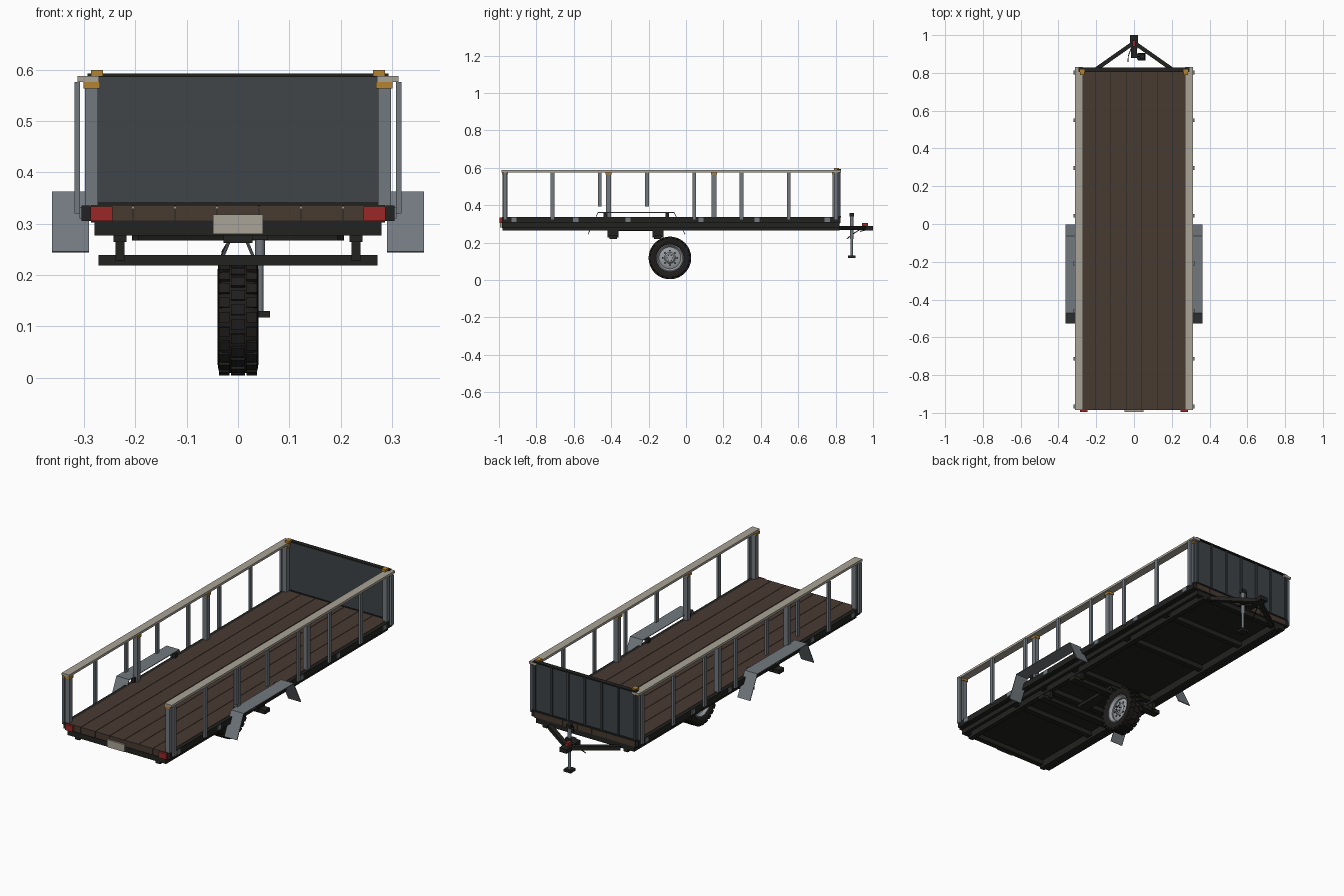
import bpy, bmesh
from math import pi, cos, sin
from mathutils import Vector, Matrix

if "Cube" in bpy.data.objects:
    bpy.data.objects.remove(bpy.data.objects["Cube"])


def material(name, r, g, b):
    m = bpy.data.materials.new(name)
    m.diffuse_color = (r, g, b, 1)
    m.use_nodes = True
    m.node_tree.nodes["Principled BSDF"].inputs["Base Color"].default_value = m.diffuse_color
    return m


BLACK = material("black_steel", .016, .016, .015)
WOOD = material("wood", .065, .043, .031)
GREY = material("grey_steel", .17, .19, .21)
DARK = material("panel_grey", .05, .058, .066)
BEIGE = material("rail_beige", .40, .37, .31)
ORANGE = material("orange", .45, .23, .03)
RED = material("red", .33, .02, .02)
RUBBER = material("rubber", .014, .013, .012)
RIM = material("rim", .32, .34, .36)


def finish(name, bm, mat, mirror=False, smooth=False):
    bmesh.ops.recalc_face_normals(bm, faces=bm.faces)
    me = bpy.data.meshes.new(name)
    bm.to_mesh(me)
    bm.free()
    me.materials.append(mat)
    ob = bpy.data.objects.new(name, me)
    bpy.context.collection.objects.link(ob)
    if mirror:
        ob.modifiers.new("mirror", 'MIRROR').use_mirror_merge = False
    if smooth:
        bpy.ops.object.select_all(action='DESELECT')
        ob.select_set(True)
        bpy.context.view_layer.objects.active = ob
        bpy.ops.object.shade_smooth_by_angle(angle=.6)
    return ob


def boxes(name, mat, items, mirror=False):
    """Each item is x0, x1, y0, y1, z0, z1."""
    bm = bmesh.new()
    for x0, x1, y0, y1, z0, z1 in items:
        m = Matrix.Translation(((x0 + x1) / 2, (y0 + y1) / 2, (z0 + z1) / 2))
        bmesh.ops.create_cube(bm, size=1, matrix=m @ Matrix.Diagonal((x1 - x0, y1 - y0, z1 - z0, 1)))
    return finish(name, bm, mat, mirror)


def rods(name, mat, pairs, r, sides=12, mirror=False):
    """Straight rods between pairs of points."""
    bm = bmesh.new()
    for a, b in pairs:
        a, b = Vector(a), Vector(b)
        d = b - a
        m = Matrix.Translation((a + b) / 2) @ d.to_track_quat('Z', 'Y').to_matrix().to_4x4()
        if sides == 4:
            m = m @ Matrix.Rotation(pi / 4, 4, 'Z')
        bmesh.ops.create_cone(bm, cap_ends=True, segments=sides, radius1=r, radius2=r, depth=d.length, matrix=m)
    return finish(name, bm, mat, mirror, sides > 4)


def lathe_x(name, mat, profile, centre, steps=48):
    """Spin a closed (x, radius) profile about the x axis."""
    bm = bmesh.new()
    vs = [bm.verts.new((x, 0, r)) for x, r in profile]
    es = [bm.edges.new((vs[i], vs[(i + 1) % len(vs)])) for i in range(len(vs))]
    bmesh.ops.spin(bm, geom=vs + es, cent=(0, 0, 0), axis=(1, 0, 0), angle=2 * pi, steps=steps)
    bmesh.ops.remove_doubles(bm, verts=bm.verts, dist=1e-5)
    bmesh.ops.translate(bm, verts=bm.verts, vec=centre)
    return finish(name, bm, mat, smooth=True)


# Deck planks and the dark layer below them
boxes("deck_planks", WOOD, [(-.287 + i * .082 + .001, -.287 + (i + 1) * .082 - .001, -.985, .825, .306, .337)
                            for i in range(7)])
boxes("deck_underside", BLACK, [(-.286, .286, -.983, .823, .302, .33)])

# Chassis
boxes("side_edge_rail", BLACK, [(.287, .305, -.985, .82, .305, .336)], True)
boxes("main_rail", BLACK, [(.217, .243, -.98, .82, .264, .303)], True)
boxes("outer_rail", BLACK, [(.262, .28, -.985, .82, .277, .304)], True)
boxes("cross_members", BLACK, [(-.278, .278, y - .014, y + .014, .277, .303)
                               for y in (-.971, -.60, -.39, -.15, .25, .55, .806)])
boxes("centre_beams", BLACK, [(-.028, .028, -.40, -.14, .262, .278)])

# Axle beams and hangers
boxes("axle_beams", BLACK, [(-.272, .272, y - .02, y + .02, .219, .239) for y in (-.39, -.15)])
boxes("axle_hangers", BLACK, [(.221, .239, y - .03, y + .03, .227, .277) for y in (-.39, -.15)], True)

# Lights and plate
boxes("tail_light", RED, [(.245, .287, -.996, -.984, .305, .334)], True)
boxes("rear_plate", BEIGE, [(-.049, .049, -.994, -.985, .28, .318)])

# Side pockets
boxes("side_pockets", GREY, [(.303, .309, y - .014, y + .014, .31, .333)
                             for y in (-.92, -.59, -.31, .08, .38, .755)], True)

# Main posts with orange brackets, outer stakes, top rails
posts = (-.968, -.415, .15, .797)
boxes("main_posts", GREY, [(.273, .298, y - .013, y + .013, .33, .576) for y in posts], True)
boxes("post_brackets", ORANGE, [(.269, .301, y - .016, y + .016, .564, .576) for y in posts], True)
boxes("corner_caps", ORANGE, [(.263, .286, .79, .818, .587, .6)], True)
boxes("outer_stakes", GREY, [(.308, .319, y - .01, y + .01, .393 if i in (2, 3) else .32, .576)
                             for i, y in enumerate(-.966 + k * .2525 for k in range(8))], True)
boxes("top_rail", BEIGE, [(.271, .313, -.986, .83, .576, .588)], True)

# Bulkhead panel with ribs
boxes("bulkhead", DARK, [(-.29, .29, .81, .819, .335, .59)])
boxes("bulkhead_frame", BLACK, [(-.293, .293, .806, .829, .586, .593), (-.293, .293, .806, .829, .334, .341)])
boxes("bulkhead_ribs", DARK, [(-.285 + i * .095 - .005, -.285 + i * .095 + .005, .818, .827, .34, .587)
                              for i in range(7)])

# Fenders: bent sheet
bm = bmesh.new()
path = [(-.524, .245), (-.47, .361), (-.064, .361), (-.005, .245)]
rows = [[bm.verts.new((x, y, z)) for x in (.29, .362)] for y, z in path]
for a, b in zip(rows, rows[1:]):
    bm.faces.new((a[0], a[1], b[1], b[0]))
fender = finish("fender", bm, GREY, True)
sol = fender.modifiers.new("sheet", 'SOLIDIFY')
sol.thickness = .004
sol.offset = 0
boxes("fender_bracket", BLACK, [(.28, .30, y - .01, y + .01, .33, .36) for y in (-.43, -.10)], True)

# Wheel
C = Vector((0, -.086, .118))
half = [(.024, .066), (.034, .074), (.040, .090), (.038, .104), (.030, .109)]
lathe_x("tyre", RUBBER, half + [(-x, r) for x, r in reversed(half)], C)
lathe_x("wheel_rim", RIM, [(.032, .074), (.033, .068), (.026, .063), (.020, .058), (-.020, .058), (-.026, .063),
                           (-.033, .068), (-.032, .074), (-.02, .068), (.02, .068)], C)
lathe_x("wheel_disc", RIM, [(.012, .060), (.020, .045), (.020, .030), (.028, .022), (.028, .0001),
                            (-.028, .0001), (-.028, .022), (-.020, .030), (-.020, .045), (-.012, .060)], C)


def polar(x, r, a):
    return C + Vector((x, r * cos(a), r * sin(a)))


rods("wheel_bolts", BLACK, [(polar(-.033, .014, k * pi / 3), polar(.033, .014, k * pi / 3)) for k in range(6)], .003, 8)
rods("wheel_holes", BLACK, [(polar(-.0215, .038, k * pi / 4), polar(.0215, .038, k * pi / 4)) for k in range(8)], .005)

# Tread blocks, staggered left and right
bm = bmesh.new()
for k in range(24):
    for s in (-1, 0, 1):
        a = 2 * pi * (k + (.5 if s == 0 else 0)) / 24
        m = (Matrix.Translation(C) @ Matrix.Rotation(a, 4, 'X') @ Matrix.Translation((s * .027, 0, .109))
             @ Matrix.Diagonal((.021 if s else .028, .02, .009, 1)))
        bmesh.ops.create_cube(bm, size=1, matrix=m)
finish("tyre_tread", bm, RUBBER)

# Wheel hanger struts
rods("wheel_struts", GREY, [((.018, -.15, .264), (.03, -.15, .235))], .003, 8, True)

# Drawbar, coupler and latch
rods("drawbar_arm", BLACK, [((.2, .82, .278), (.008, .955, .278))], .015, 4, True)
boxes("coupler", BLACK, [(-.016, .016, .88, .95, .268, .29), (-.021, .021, .945, 1, .266, .288)])
boxes("coupler_latch", RED, [(-.008, .008, .94, .972, .288, .304)])

# Parking jack and crank
rods("jack_outer_tube", GREY, [((.043, .886, .22), (.043, .886, .345))], .010)
rods("jack_inner_tube", GREY, [((.043, .886, .13), (.043, .886, .23))], .007)
boxes("jack_foot", BLACK, [(.022, .062, .866, .906, .117, .13)])
boxes("jack_head", BLACK, [(.031, .055, .874, .898, .34, .358), (.015, .058, .87, .902, .268, .29)])
rods("jack_crank", BLACK, [((.043, .886, .35), (.02, .886, .35)), ((.02, .886, .35), (.02, .886, .32))], .003, 8)
rods("safety_cable", BLACK, [((-.015, .93, .27), (-.03, .89, .245)), ((-.03, .89, .245), (-.032, .86, .22)),
                             ((.015, .97, .27), (.02, .93, .26))], .0025, 6)
